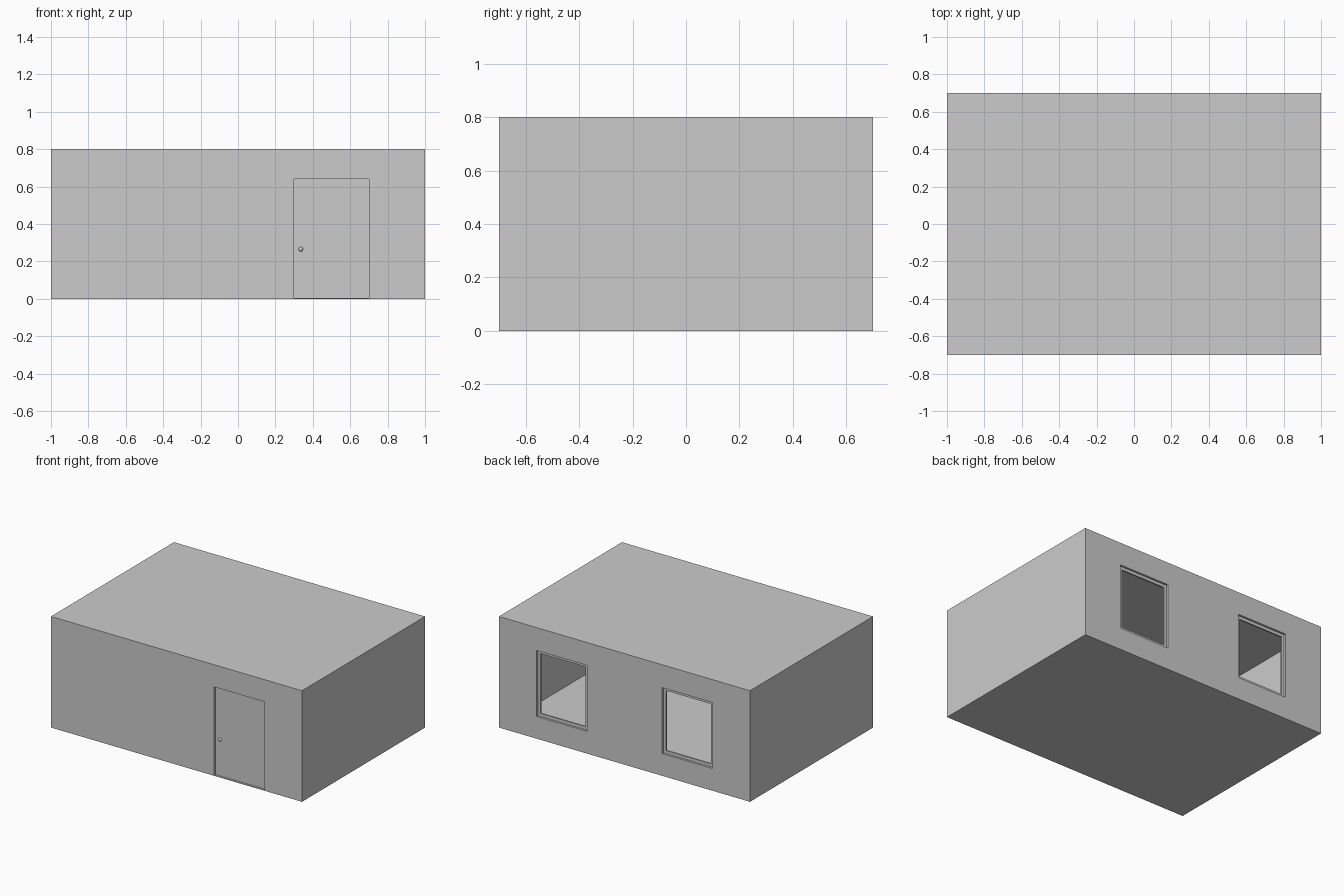
import bpy

if "Cube" in bpy.data.objects:
    bpy.data.objects.remove(bpy.data.objects["Cube"])

WALL = 0.025      # shell thickness
RECESS = 0.015    # how far door and frames sit back


def box(name, lo, hi):
    bpy.ops.mesh.primitive_cube_add(size=1, location=[(a + b) / 2 for a, b in zip(lo, hi)])
    ob = bpy.context.object
    ob.name = name
    ob.scale = [b - a for a, b in zip(lo, hi)]
    bpy.ops.object.transform_apply(location=False, rotation=False, scale=True)
    return ob


def cut(target, name, lo, hi):
    cutter = box(name, lo, hi)
    cutter.hide_render = True
    cutter.display_type = 'WIRE'
    mod = target.modifiers.new(name, 'BOOLEAN')
    mod.operation = 'DIFFERENCE'
    mod.solver = 'EXACT'
    mod.object = cutter


# hollow house shell
house = box("house_shell", (-1, -0.7, 0), (1, 0.7, 0.8))
cut(house, "room_cutter", (-1 + WALL, -0.7 + WALL, WALL), (1 - WALL, 0.7 - WALL, 0.8 - WALL))

# door opening, recessed door and knob
cut(house, "door_cutter", (0.3, -0.8, 0.004), (0.7, -0.6, 0.64))
box("door", (0.3, -0.7 + RECESS, 0.004), (0.7, -0.7 + WALL, 0.64))
bpy.ops.mesh.primitive_uv_sphere_add(segments=16, ring_count=8, radius=0.012,
                                     location=(0.336, -0.687, 0.265))
bpy.context.object.name = "door_knob"
bpy.ops.object.shade_smooth()

# two rear windows, each with a recessed frame of four bars
Z0, Z1, BAR = 0.16, 0.635, 0.022
Y0, Y1 = 0.7 - WALL, 0.7 - RECESS
for side, cx in (("left", -0.5), ("right", 0.5)):
    x0, x1 = cx - 0.2, cx + 0.2
    cut(house, f"window_cutter_{side}", (x0, 0.6, Z0), (x1, 0.8, Z1))
    box(f"window_sill_{side}", (x0, Y0, Z0), (x1, Y1, Z0 + BAR))
    box(f"window_head_{side}", (x0, Y0, Z1 - BAR), (x1, Y1, Z1))
    box(f"window_jamb_a_{side}", (x0, Y0, Z0 + BAR), (x0 + BAR, Y1, Z1 - BAR))
    box(f"window_jamb_b_{side}", (x1 - BAR, Y0, Z0 + BAR), (x1, Y1, Z1 - BAR))
